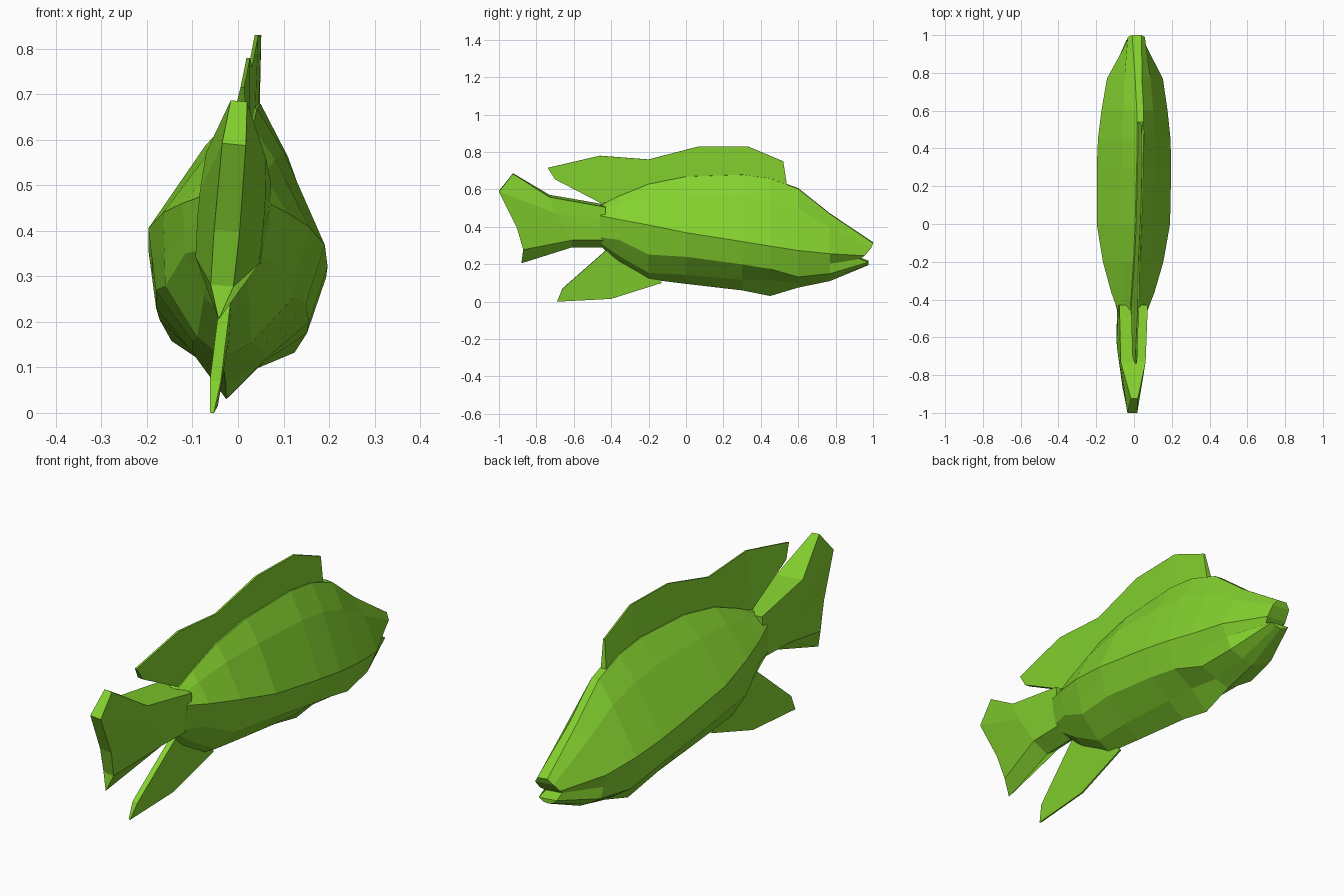
import bpy, bmesh

green = bpy.data.materials.new("lime_green")
green.diffuse_color = (0.23, 0.64, 0.028, 1)


def pose(x, y, z):
    """Slight roll and yaw of the whole fish."""
    return (x + 0.095 * (z - 0.42) + 0.025 * y, y, z - 0.095 * x)


def loft(name, sections):
    """Mirror half sections (rows of x, y, z, top to bottom) and skin them."""
    bm = bmesh.new()
    right = [[bm.verts.new(pose(*p)) for p in s] for s in sections]
    left = [[bm.verts.new(pose(-p[0], p[1], p[2])) for p in s] for s in sections]
    for i in range(len(sections) - 1):
        for k in range(len(sections[0]) - 1):
            for side in (right, left):
                bm.faces.new((side[i][k], side[i + 1][k], side[i + 1][k + 1], side[i][k + 1]))
        # top and bottom strips
        for k in (0, -1):
            bm.faces.new((right[i][k], right[i + 1][k], left[i + 1][k], left[i][k]))
    # end strips
    for i in (0, -1):
        for k in range(len(sections[0]) - 1):
            bm.faces.new((right[i][k], right[i][k + 1], left[i][k + 1], left[i][k]))
    bmesh.ops.remove_doubles(bm, verts=bm.verts, dist=0.0005)
    bmesh.ops.recalc_face_normals(bm, faces=bm.faces)
    me = bpy.data.meshes.new(name)
    bm.to_mesh(me)
    bm.free()
    me.materials.append(green)
    bpy.context.collection.objects.link(bpy.data.objects.new(name, me))


def body_section(y, top, rx, rz, lx, lz, ux, uz, keel):
    """Back, shoulder, side ridge, mouth line, lower ridge, underside, keel."""
    w = 0.018
    return [(w, y, top),
            (w + 0.39 * (rx - w), y, top + 0.32 * (rz - top)),
            (rx, y, rz),
            ((rx + lx) / 2, y, (rz + lz) / 2),
            (lx, y, lz), (ux, y, uz), (0, y, keel)]


# body with an open mouth at the snout
body = [body_section(*s) for s in (
    (-0.46, 0.515, 0.078, 0.467, 0.070, 0.35, 0.04, 0.32, 0.30),
    (-0.36, 0.565, 0.115, 0.450, 0.100, 0.34, 0.05, 0.25, 0.21),
    (-0.20, 0.630, 0.160, 0.425, 0.140, 0.265, 0.06, 0.16, 0.12),
    (0.00, 0.670, 0.194, 0.387, 0.165, 0.255, 0.075, 0.15, 0.095),
    (0.30, 0.680, 0.197, 0.340, 0.168, 0.215, 0.08, 0.125, 0.06),
    (0.45, 0.660, 0.192, 0.315, 0.162, 0.190, 0.075, 0.12, 0.03),
    (0.60, 0.605, 0.175, 0.290, 0.135, 0.145, 0.06, 0.105, 0.075),
    (0.77, 0.470, 0.148, 0.270, 0.110, 0.160, 0.05, 0.13, 0.11))]
body.append([(0.025, 1.0, 0.315), (0.045, 0.99, 0.29), (0.05, 0.955, 0.25),
             (0.04, 0.93, 0.232), (0.045, 0.975, 0.215), (0.025, 0.975, 0.2),
             (0, 0.975, 0.195)])
loft("body", body)

# tail: stalk flaring into a thin forked fin
loft("tail", [
    [(0.075, -0.43, 0.512), (0.076, -0.43, 0.45), (0.074, -0.42, 0.40),
     (0.07, -0.40, 0.335), (0, -0.40, 0.29)],
    [(0.066, -0.73, 0.565), (0.072, -0.70, 0.48), (0.073, -0.66, 0.42),
     (0.07, -0.61, 0.335), (0, -0.61, 0.29)],
    [(0.018, -0.925, 0.685), (0.026, -1.0, 0.59), (0.028, -0.905, 0.40),
     (0.025, -0.87, 0.28), (0, -0.88, 0.205)]])


def fin(name, columns, base, tip):
    """Tapered plate from columns of (base y, base z, tip y, tip z)."""
    loft(name, [[(base, a, b), (tip, c, d)] for a, b, c, d in columns])


fin("dorsal_fin", [(0.54, 0.62, 0.52, 0.75), (0.33, 0.66, 0.33, 0.83),
                   (0.07, 0.65, 0.07, 0.83), (-0.20, 0.60, -0.20, 0.76),
                   (-0.45, 0.525, -0.46, 0.78), (-0.70, 0.655, -0.74, 0.715)],
    0.014, 0.004)
fin("belly_fin", [(-0.20, 0.20, -0.13, 0.10), (-0.41, 0.29, -0.40, 0.015),
                  (-0.66, 0.07, -0.69, 0.0)], 0.012, 0.004)
